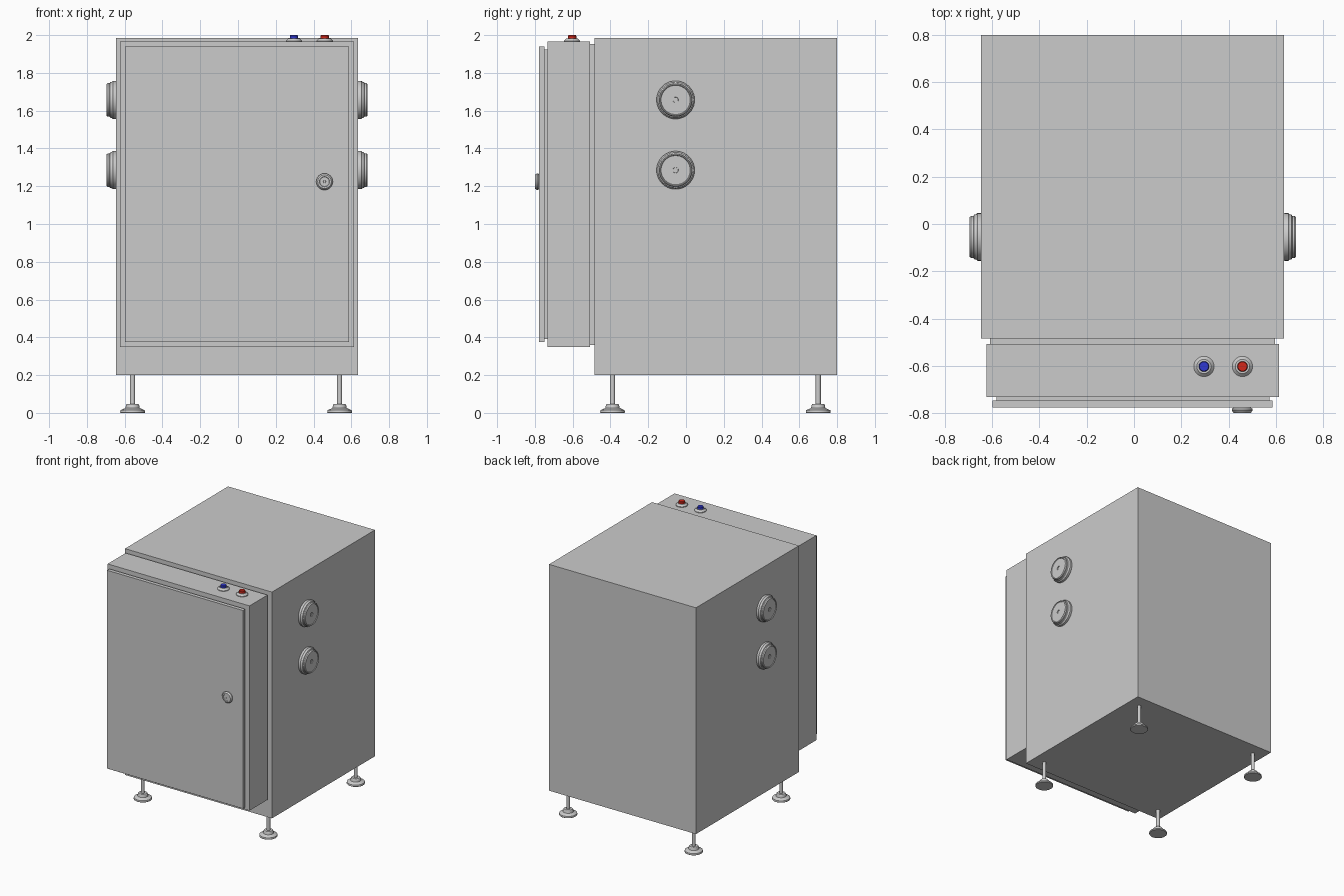
import bpy, bmesh, math
from mathutils import Matrix, Vector

if "Cube" in bpy.data.objects:
    bpy.data.objects.remove(bpy.data.objects["Cube"])


def material(name, color):
    m = bpy.data.materials.new(name)
    m.diffuse_color = color
    m.use_nodes = True
    m.node_tree.nodes["Principled BSDF"].inputs["Base Color"].default_value = m.diffuse_color
    return m


def finish(name, bm, mat=None):
    bmesh.ops.recalc_face_normals(bm, faces=bm.faces)
    me = bpy.data.meshes.new(name)
    bm.to_mesh(me)
    bm.free()
    ob = bpy.data.objects.new(name, me)
    bpy.context.collection.objects.link(ob)
    if mat:
        me.materials.append(mat)
    return ob


def box(name, x, y, z):
    bm = bmesh.new()
    bmesh.ops.create_cube(bm, size=1)
    for v in bm.verts:
        v.co = Vector([(r[0] + r[1]) / 2 + c * (r[1] - r[0])
                       for r, c in zip((x, y, z), v.co)])
    return finish(name, bm)


def lathe(name, profile, loc, axis=(0, 0, 1), mat=None, steps=40):
    """Spin (radius, height) points round an axis; ends lie on the axis."""
    bm = bmesh.new()
    vs = [bm.verts.new((r, 0, h)) for r, h in profile]
    edges = [bm.edges.new(p) for p in zip(vs, vs[1:])]
    bmesh.ops.spin(bm, geom=vs + edges, cent=(0, 0, 0), axis=(0, 0, 1),
                   angle=2 * math.pi, steps=steps)
    bmesh.ops.remove_doubles(bm, verts=bm.verts, dist=1e-5)
    rot = Vector((0, 0, 1)).rotation_difference(Vector(axis)).to_matrix().to_4x4()
    bmesh.ops.transform(bm, matrix=Matrix.Translation(loc) @ rot, verts=bm.verts)
    ob = finish(name, bm, mat)
    bpy.ops.object.select_all(action='DESELECT')
    ob.select_set(True)
    bpy.context.view_layer.objects.active = ob
    bpy.ops.object.shade_smooth_by_angle(angle=math.radians(30))
    return ob


# Cabinet, front housing and door, with recessed necks between them
box("cabinet_body", (-.647, .635), (-.484, .80), (.20, 1.985))
box("housing_neck", (-.61, .597), (-.507, -.484), (.36, 1.952))
box("front_housing", (-.625, .613), (-.732, -.507), (.35, 1.965))
box("door_neck", (-.583, .573), (-.748, -.732), (.39, 1.925))
box("door_panel", (-.598, .587), (-.777, -.748), (.376, 1.939))

# Door lock with a small centre recess
lathe("door_lock", [(0, 0), (.037, 0), (.044, .006), (.044, .013), (.036, .023),
                    (.027, .023), (.025, .020), (.007, .020), (.006, .016), (0, .016)],
      (.458, -.777, 1.224), (0, -1, 0))

# Push buttons on top of the housing
for colour, x, rgba in (("blue", .296, (.03, .04, .65, 1)),
                        ("red", .459, (.65, .02, .01, 1))):
    lathe(colour + "_button_collar", [(0, 0), (.043, 0), (.043, .005), (.03, .018),
                                      (.026, .018), (.026, .013), (0, .013)],
          (x, -.603, 1.965))
    lathe(colour + "_button_cap", [(0, 0), (.022, 0), (.022, .031), (.019, .035), (0, .035)],
          (x, -.603, 1.965), mat=material(colour + "_plastic", rgba))

# Round ports, two on each side
port = [(0, 0), (.1, 0), (.101, .003), (.101, .018), (.096, .023), (.094, .032),
        (.089, .035), (.089, .044), (.084, .051), (.08, .051), (.077, .046),
        (.015, .046), (.014, .040), (0, .040)]
for side, x, d in (("left", -.645, -1), ("right", .635, 1)):
    for level, z in (("lower", 1.285), ("upper", 1.657)):
        lathe(f"{level}_{side}_port", port, (x, -.055, z), (d, 0, 0))

# Levelling feet
foot = [(0, 0), (.064, 0), (.066, .003), (.064, .014), (.038, .026), (.034, .044),
        (.030, .048), (.0135, .048), (.0135, .205), (0, .205)]
for fb, y in (("front", -.389), ("back", .70)):
    for lr, x in (("left", -.558), ("right", .538)):
        lathe(f"{fb}_{lr}_foot", foot, (x, y, 0))
